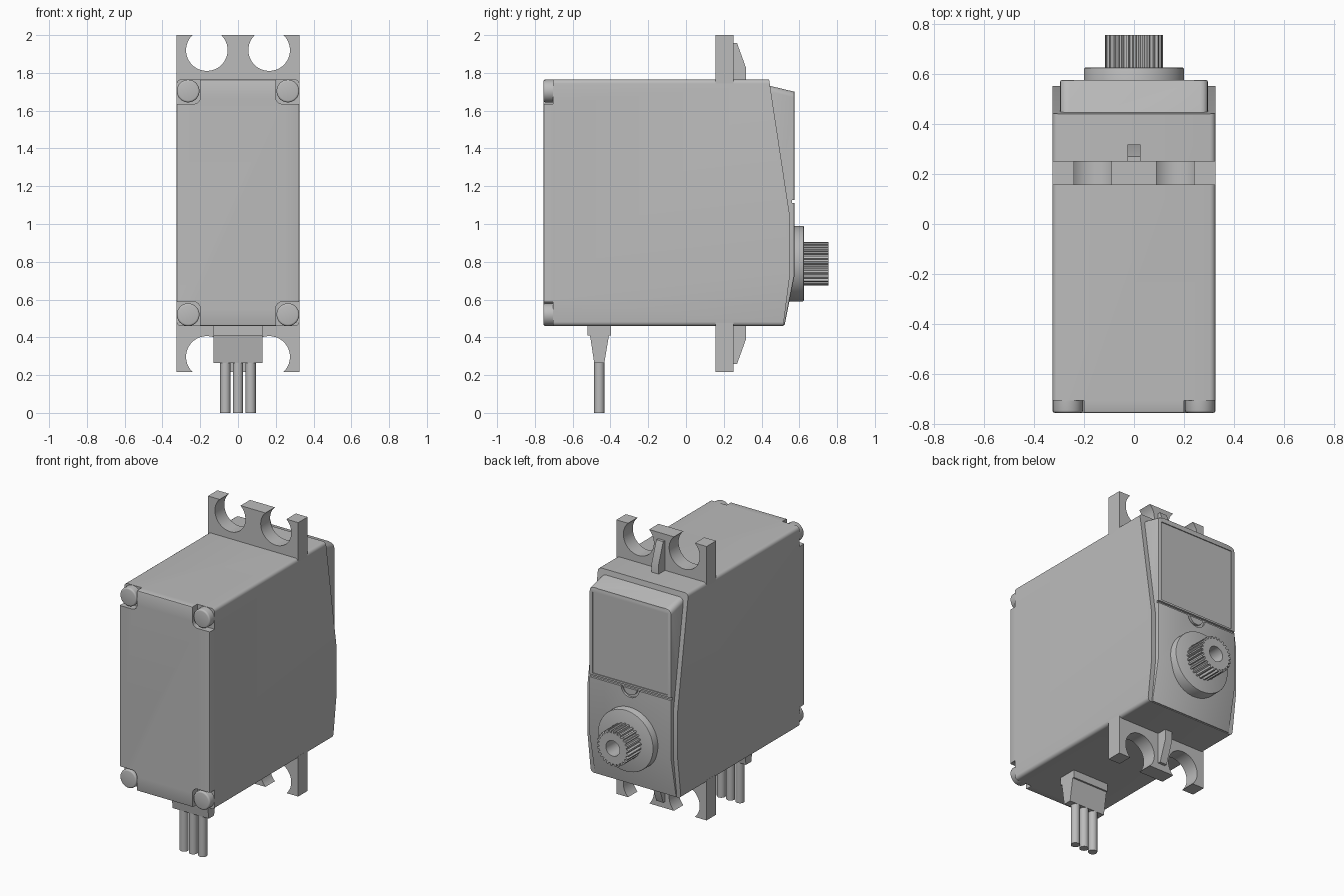
import bpy, bmesh, math
from mathutils import Vector, Matrix

cube = bpy.data.objects.get("Cube")
if cube:
    bpy.data.objects.remove(cube, do_unlink=True)

grey = bpy.data.materials.new("plain grey")
grey.use_nodes = True
tone = (0.5, 0.5, 0.5, 1)
grey.diffuse_color = tone
grey.node_tree.nodes["Principled BSDF"].inputs["Base Color"].default_value = tone


def finish(name, bm):
    """Turn a bmesh into a smooth-by-angle object."""
    bmesh.ops.recalc_face_normals(bm, faces=bm.faces)
    mesh = bpy.data.meshes.new(name)
    bm.to_mesh(mesh)
    bm.free()
    mesh.materials.append(grey)
    ob = bpy.data.objects.new(name, mesh)
    bpy.context.collection.objects.link(ob)
    smooth(mesh)
    return ob


def smooth(mesh):
    mesh.shade_smooth()
    mesh.set_sharp_from_angle(angle=math.radians(32))


def round_edges(bm, rule, size, segments=4):
    edges = [e for e in bm.edges if rule(e)]
    bmesh.ops.bevel(bm, geom=edges, offset=size, segments=segments,
                    profile=0.5, affect='EDGES', clamp_overlap=True)


def along_y(e):
    d = (e.verts[1].co - e.verts[0].co).normalized()
    return abs(d.y) > 0.9


def extrude(points, shift):
    bm = bmesh.new()
    face = bm.faces.new([bm.verts.new(p) for p in points])
    new = bmesh.ops.extrude_face_region(bm, geom=[face])["geom"]
    verts = [v for v in new if isinstance(v, bmesh.types.BMVert)]
    bmesh.ops.translate(bm, verts=verts, vec=shift)
    return bm


def side_profile(points, half_width):
    """Extrude a (y, z) outline across x."""
    return extrude([(-half_width, y, z) for y, z in points], (2 * half_width, 0, 0))


def block(x0, x1, y0, y1, z0, z1):
    return extrude([(x0, y0, z0), (x1, y0, z0), (x1, y0, z1), (x0, y0, z1)],
                   (0, y1 - y0, 0))


def disc(x, z, radius, y0, y1, sides=48):
    """Cylinder lying along y."""
    ring = [i * math.tau / sides for i in range(sides)]
    return extrude([(x + radius * math.cos(a), y0, z + radius * math.sin(a))
                    for a in ring], (0, y1 - y0, 0))


def cut(ob, cutters):
    """Subtract the cutters, bake the result and remove them."""
    for c in cutters:
        c.hide_render = True
        mod = ob.modifiers.new("cut", 'BOOLEAN')
        mod.operation, mod.solver, mod.object = 'DIFFERENCE', 'EXACT', c
    graph = bpy.context.evaluated_depsgraph_get()
    graph.update()
    mesh = bpy.data.meshes.new_from_object(ob.evaluated_get(graph))
    ob.modifiers.clear()
    ob.data = mesh
    smooth(mesh)
    for c in cutters:
        bpy.data.objects.remove(c, do_unlink=True)


W = 0.325                 # half width of the case
FRONT = -0.754
LOW, HIGH = 0.46, 1.765   # case bottom and top
SHAFT = 0.79              # shaft height

# Main case with rounded long edges and a softened front rim
bm = side_profile([(FRONT, LOW), (FRONT, HIGH), (0.44, HIGH), (0.55, 1.04),
                   (0.55, 0.73), (0.515, LOW)], W)
round_edges(bm, lambda e: along_y(e) and abs(e.verts[0].co.z - e.verts[1].co.z) < 0.001, 0.022)
round_edges(bm, lambda e: all(v.co.y < FRONT + 0.001 for v in e.verts), 0.008, 2)
case = finish("case", bm)

# Corner notches in the front cover, each with a round screw post
notches = []
for sx in (-1, 1):
    for top in (False, True):
        x0, x1 = sorted((sx * 0.2, sx * 0.45))
        z0, z1 = (1.635, 1.9) if top else (0.3, 0.588)
        bm = block(x0, x1, -0.85, -0.705, z0, z1)
        round_edges(bm, along_y, 0.035)
        notches.append(finish("notch_cutter", bm))
        bm = disc(sx * 0.264, 1.704 if top else 0.52, 0.06, FRONT, -0.69)
        round_edges(bm, lambda e: all(v.co.y < FRONT + 0.001 for v in e.verts), 0.01, 3)
        finish("screw_post", bm)
cut(case, notches)

# Raised gearbox lid
BACK = 0.575
bm = side_profile([(0.40, 1.742), (BACK, 1.70), (BACK, 0.73), (0.522, LOW + 0.004),
                   (0.40, LOW + 0.004)], 0.295)
round_edges(bm, lambda e: along_y(e) and sum(v.co.z for v in e.verts) > 3, 0.03)
round_edges(bm, lambda e: all(v.co.y > 0.52 for v in e.verts)
            and abs(e.verts[0].co.x - e.verts[1].co.x) < 0.05, 0.008, 2)
lid = finish("gearbox_lid", bm)

# Label recess and seam groove that dips round a half-round tab
seam = 1.12
recess = finish("recess_cutter", block(-0.27, 0.27, BACK - 0.006, 0.7, seam + 0.02, 1.67))
groove = finish("groove_cutter", block(-0.4, 0.4, BACK - 0.014, 0.7, seam - 0.008, seam + 0.008))
outer, inner = 0.066, 0.05
arc = [math.pi + i * math.pi / 20 for i in range(21)]
outline = [(outer, a) for a in arc] + [(inner, a) for a in reversed(arc)]
dip = finish("dip_cutter", extrude(
    [(r * math.cos(a), BACK - 0.014, seam + r * math.sin(a)) for r, a in outline], (0, 0.1, 0)))
cut(lid, [recess, groove, dip])

# Mounting ears with open screw holes, and their stiffening ribs
MID = (LOW + HIGH) / 2 - 0.004
for side, up in (("upper", 1), ("lower", -1)):
    z0, z1 = sorted((MID + up * 0.63, MID + up * 0.892))
    ear = finish(side + "_mounting_ear", block(-W, W, 0.155, 0.252, z0, z1))
    cut(ear, [finish("hole_cutter", disc(sx * 0.165, MID + up * 0.812, 0.11, 0.1, 0.3, 64))
              for sx in (-1, 1)])
    rib = [(0.24, 0.62), (0.24, 0.85), (0.27, 0.85), (0.317, 0.72), (0.317, 0.62)]
    finish(side + "_rib", side_profile([(y, MID + up * h) for y, h in rib], 0.025))

# Shaft collar
bm = disc(0, SHAFT, 0.2, 0.5, 0.624, 64)
round_edges(bm, lambda e: all(v.co.y > 0.62 for v in e.verts), 0.006, 2)
finish("shaft_collar", bm)

# Splined shaft with a central bore
teeth = 25
points = []
for i in range(teeth):
    for step, r in ((0, 0.115), (0.35, 0.115), (0.5, 0.1), (0.85, 0.1)):
        a = (i + step) * math.tau / teeth
        points.append((r * math.cos(a), 0.6, SHAFT + r * math.sin(a)))
shaft = finish("splined_shaft", extrude(points, (0, 0.154, 0)))
cut(shaft, [finish("bore_cutter", disc(0, SHAFT, 0.05, 0.64, 0.85, 32))])

# Cable boot with a stepped, tapering side
finish("cable_boot", side_profile(
    [(-0.521, 0.47), (-0.521, 0.41), (-0.508, 0.41), (-0.486, 0.265),
     (-0.432, 0.265), (-0.408, 0.41), (-0.397, 0.41), (-0.397, 0.47)], 0.13))

# Three wires
for x in (-0.067, 0, 0.067):
    bm = bmesh.new()
    bmesh.ops.create_cone(bm, cap_ends=True, segments=24, radius1=0.027, radius2=0.027,
                          depth=0.28, matrix=Matrix.Translation(Vector((x, -0.459, 0.14))))
    finish("wire", bm)
